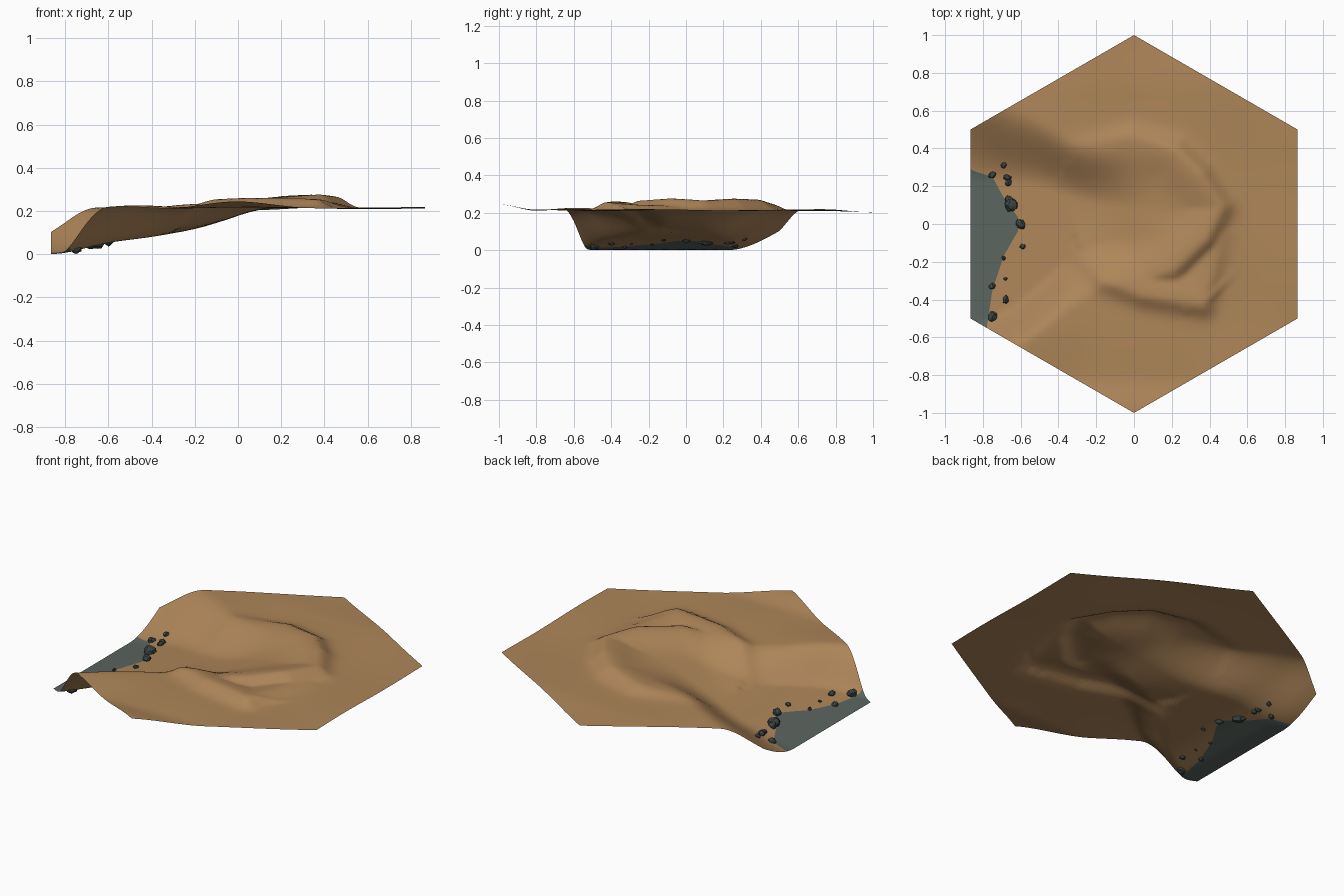
import bpy, bmesh, math, random
from mathutils import Vector, Matrix

random.seed(4)
default_cube = bpy.data.objects.get("Cube")
if default_cube:
    bpy.data.objects.remove(default_cube, do_unlink=True)


def make_material(name, colour):
    material = bpy.data.materials.new(name)
    material.use_nodes = True
    material.diffuse_color = (*colour, 1)
    shader = material.node_tree.nodes["Principled BSDF"]
    shader.inputs["Base Color"].default_value = (*colour, 1)
    shader.inputs["Roughness"].default_value = 0.9
    return material


earth = make_material("earth brown", (0.425, 0.238, 0.1))
bed = make_material("river bed grey", (0.105, 0.13, 0.115))
stone = make_material("dark stone", (0.045, 0.06, 0.058))


def lerp_points(points, value):
    """Piecewise linear lookup, clamped at both ends."""
    if value <= points[0][0]:
        return points[0][1]
    for (a, start), (b, end) in zip(points, points[1:]):
        if value <= b:
            return start + (end - start) * (value - a) / (b - a)
    return points[-1][1]


def soft_lookup(points, value, blur=0.05):
    return sum(lerp_points(points, value + shift) for shift in (-blur, 0, blur)) / 3


def smooth_step(low, high, value):
    t = min(max((value - low) / (high - low), 0), 1)
    return t * t * (3 - 2 * t)


# Valley profiles along x: floor height, then the toe and brow of each bank
valley_floor = [(-0.82, 0), (-0.6, 0.055), (-0.4, 0.08), (-0.2, 0.115),
                (-0.05, 0.16), (0.06, 0.2), (0.2, 0.22)]
north_toe = [(-0.85, 0.22), (-0.5, 0.2), (-0.2, 0.1), (0.1, 0.07)]
north_brow = [(-0.92, 0.84), (-0.69, 0.64), (-0.55, 0.58), (-0.3, 0.43), (0, 0.36), (0.2, 0.33)]
south_toe = [(-0.85, -0.54), (-0.6, -0.4), (-0.3, -0.12), (0.1, -0.05)]
south_brow = [(-0.9, -0.77), (-0.6, -0.66), (-0.3, -0.43), (-0.1, -0.33), (0.2, -0.26)]

# Crest lines: x, y and height above the plain
inner_ridge = [(-0.3, 0.4, 0.01), (0, 0.46, 0.035), (0.22, 0.39, 0.055), (0.35, 0.26, 0.06),
               (0.46, 0.09, 0.05), (0.38, -0.08, 0.06), (0.2, -0.25, 0.05), (0.02, -0.3, 0.02)]
outer_ridge = [(-0.27, -0.17, 0.02), (-0.16, -0.29, 0.04), (0.05, -0.375, 0.045),
               (0.36, -0.425, 0.045), (0.41, -0.25, 0.03), (0.45, -0.05, 0.02)]

# Edge of the river bed, x for each y
shoreline = [(-0.56, -0.78), (-0.35, -0.75), (-0.17, -0.69), (-0.03, -0.61), (0.03, -0.61),
             (0.14, -0.69), (0.25, -0.75), (0.29, -0.88)]
heart = Vector((0.1, 0.04))


def ridge_height(crest, spot):
    """Raised crest with a steep outer flank and a gentle inner one."""
    best = 0
    for a, b in zip(crest, crest[1:]):
        start, end = Vector(a[:2]), Vector(b[:2])
        along = end - start
        t = min(max((spot - start).dot(along) / along.length_squared, 0), 1)
        foot = start + along * t
        outside = (spot - heart).length > (foot - heart).length
        width = 0.06 if outside else 0.14
        lift = a[2] + (b[2] - a[2]) * t
        best = max(best, lift * math.exp(-((spot - foot).length / width) ** 2))
    return best


def ground_height(x, y):
    plain = 0.215 + 0.005 * math.sin(6 * x + 3 * y) * math.cos(5 * y - 2 * x)
    plain += 0.03 * smooth_step(-0.8, -1, y) - 0.012 * smooth_step(0.7, 1, y)
    plain += 0.014 * math.exp(-((x + 0.46) ** 2 + (y + 0.6) ** 2) / 0.03)
    north = smooth_step(soft_lookup(north_brow, x), soft_lookup(north_toe, x), y)
    south = smooth_step(soft_lookup(south_brow, x), soft_lookup(south_toe, x), y)
    carve = (plain - soft_lookup(valley_floor, x)) * north * south
    spot = Vector((x, y))
    return plain - max(carve, 0) + max(ridge_height(inner_ridge, spot),
                                       ridge_height(outer_ridge, spot))


def finish(bm, name, materials):
    mesh = bpy.data.meshes.new(name)
    bm.to_mesh(mesh)
    bm.free()
    for material in materials:
        mesh.materials.append(material)
    thing = bpy.data.objects.new(name, mesh)
    bpy.context.collection.objects.link(thing)
    return thing


# Terrain sheet: fine grid with one column bent along the shore
bm = bmesh.new()
cells = 100
bmesh.ops.create_grid(bm, x_segments=cells, y_segments=cells, size=1)
shore_column = -0.7
bend = [(-1, 0), (shore_column, 1), (0, 0)]
river_faces = [face for face in bm.faces
               if face.calc_center_median().x < shore_column
               and face.calc_center_median().y < shoreline[-1][0]]
for face in river_faces:
    face.material_index = 1
for vert in bm.verts:
    offset = lerp_points(shoreline, vert.co.y) - shore_column
    vert.co.x += offset * lerp_points(bend, vert.co.x)

# Trim the sheet to a hexagon, then raise it
for side in range(6):
    angle = side * math.pi / 3
    normal = Vector((math.cos(angle), math.sin(angle), 0))
    bmesh.ops.bisect_plane(bm, geom=bm.verts[:] + bm.edges[:] + bm.faces[:], dist=1e-5,
                           plane_co=normal * math.cos(math.pi / 6), plane_no=normal,
                           clear_outer=True)
for face in bm.faces:
    face.smooth = True
for vert in bm.verts:
    vert.co.z = ground_height(vert.co.x, vert.co.y)
lowest = min(vert.co.z for vert in bm.verts)
for vert in bm.verts:
    vert.co.z -= lowest
finish(bm, "terrain", [earth, bed])

# Stones along the shore: x, y, radius
stones = [(-0.69, 0.31, 0.016), (-0.75, 0.26, 0.02), (-0.67, 0.245, 0.02),
          (-0.665, 0.22, 0.018), (-0.65, 0.1, 0.034), (-0.66, 0.125, 0.024),
          (-0.6, 0, 0.026), (-0.59, -0.12, 0.014), (-0.69, -0.18, 0.012),
          (-0.68, -0.29, 0.009), (-0.75, -0.33, 0.017), (-0.68, -0.4, 0.02),
          (-0.75, -0.49, 0.027)]
for number, (x, y, radius) in enumerate(stones, start=1):
    bm = bmesh.new()
    bmesh.ops.create_icosphere(bm, subdivisions=2, radius=radius)
    for vert in bm.verts:
        vert.co *= random.uniform(0.82, 1.12)
    squash = Matrix.Diagonal((random.uniform(0.75, 1), 1.1, 0.9, 1))
    turn = Matrix.Rotation(random.uniform(0, math.tau), 4, "Z")
    height = ground_height(x, y) - lowest + radius * 0.3
    bm.transform(Matrix.Translation((x, y, height)) @ turn @ squash)
    finish(bm, f"shore_stone_{number}", [stone])
